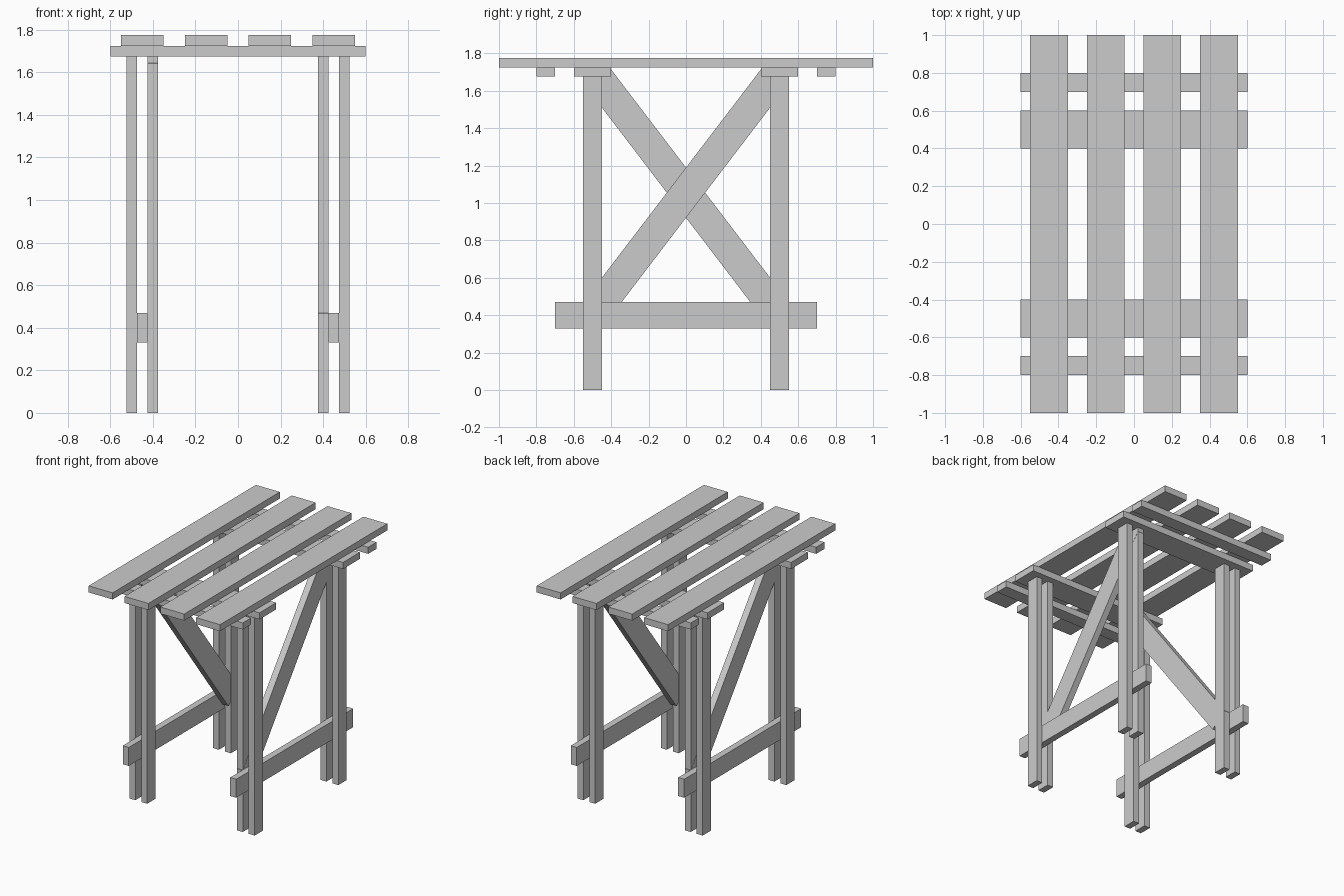
import bpy, bmesh, math
from mathutils import Matrix, Vector

if "Cube" in bpy.data.objects:
    bpy.data.objects.remove(bpy.data.objects["Cube"])


def plank(name, center, size, tilt=0.0):
    """Box of the given size, tilted about the x axis."""
    bm = bmesh.new()
    bmesh.ops.create_cube(bm, size=1.0)
    bmesh.ops.scale(bm, vec=Vector(size), verts=bm.verts)
    bmesh.ops.rotate(bm, matrix=Matrix.Rotation(tilt, 3, 'X'), verts=bm.verts)
    mesh = bpy.data.meshes.new(name)
    bm.to_mesh(mesh)
    bm.free()
    ob = bpy.data.objects.new(name, mesh)
    ob.location = center
    bpy.context.collection.objects.link(ob)
    return ob


# table top slats
for x in (-0.45, -0.15, 0.15, 0.45):
    plank("top_slat", (x, 0, 1.75), (0.2, 2.0, 0.05))

# wide and narrow battens under the slats
for s in (-1, 1):
    plank("wide_batten", (0, 0.5 * s, 1.7), (1.2, 0.2, 0.05))
    plank("narrow_batten", (0, 0.75 * s, 1.7), (1.2, 0.1, 0.05))

for sx in (-1, 1):
    # paired leg boards
    for x in (0.4, 0.5):
        for y in (-0.5, 0.5):
            plank("leg_board", (x * sx, y, 0.8375), (0.05, 0.1, 1.675))
    # stretcher held between the leg boards
    plank("stretcher", (0.45 * sx, 0, 0.4), (0.05, 1.4, 0.14))
    # diagonal brace, opposite direction on each side
    plank("diagonal_brace", (0.401 * sx, 0, 1.055), (0.05, 1.603, 0.163),
          tilt=sx * math.atan(1.31))
